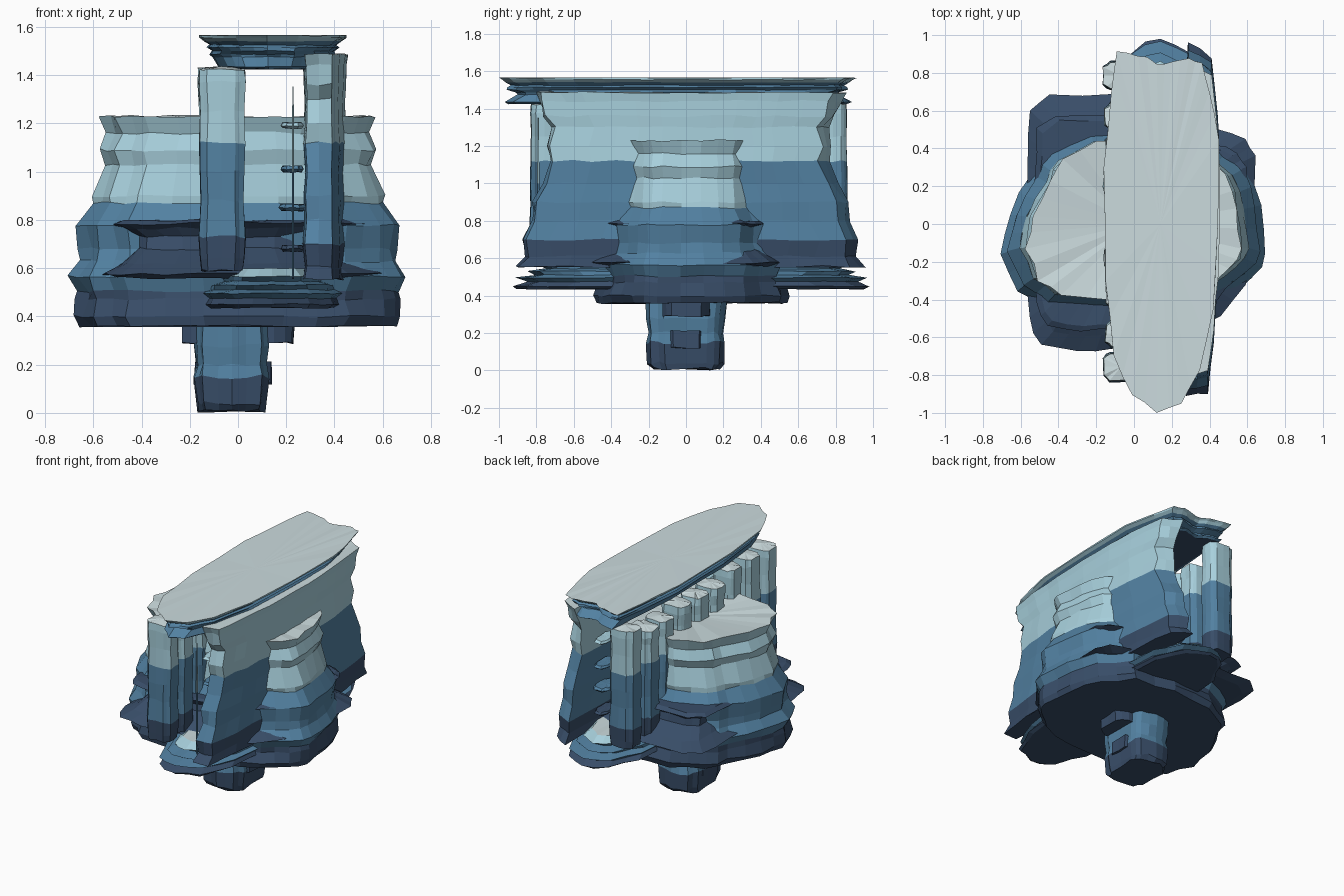
import bpy, bmesh, math, random
from mathutils import Vector

random.seed(7)


def material(name, rgb):
    m = bpy.data.materials.new(name)
    m.diffuse_color = (*rgb, 1)
    return m


MATS = [material("deep_blue", (0.04, 0.075, 0.14)), material("mid_blue", (0.085, 0.22, 0.36)),
        material("light_blue", (0.39, 0.63, 0.72)), material("pale_top", (0.60, 0.71, 0.73))]


def strata(name, outline, layers, origin=(0, 0), split=(0.7, 1.13), jitter=0.02,
           zjit=0.006, pale=True, dip=0.0):
    """Stack scaled copies of an outline; layers are (z, scale x, scale y)."""
    pts = []
    for i, a in enumerate(outline):
        b = outline[(i + 1) % len(outline)]
        pts += [Vector(a), Vector(a).lerp(Vector(b), 0.5)]
    o = Vector(origin)
    n = len(pts)
    bm = bmesh.new()
    rings = []
    column = [random.uniform(-jitter, jitter) for _ in pts]
    for z, sx, sy in layers:
        ring = []
        for k, p in enumerate(pts):
            f = 1 + column[k] * 0.6 + random.uniform(-jitter, jitter) * 0.5
            d = (p - o) * f
            ring.append(bm.verts.new((o.x + d.x * sx, o.y + d.y * sy,
                                      z + random.uniform(-zjit, zjit))))
        rings.append(ring)
    for r0, r1, l0, l1 in zip(rings, rings[1:], layers, layers[1:]):
        zm = (l0[0] + l1[0]) / 2
        idx = sum(zm > s for s in split)
        for k in range(n):
            j = (k + 1) % n
            bm.faces.new((r0[k], r0[j], r1[j], r1[k])).material_index = idx
    bm.faces.new(list(reversed(rings[0])))
    top = bm.verts.new((o.x, o.y, layers[-1][0] - dip))
    for k in range(n):
        f = bm.faces.new((rings[-1][k], rings[-1][(k + 1) % n], top))
        f.material_index = 3 if pale else idx
    bmesh.ops.recalc_face_normals(bm, faces=bm.faces)
    me = bpy.data.meshes.new(name)
    bm.to_mesh(me)
    bm.free()
    for m in MATS:
        me.materials.append(m)
    ob = bpy.data.objects.new(name, me)
    bpy.context.collection.objects.link(ob)
    return ob


def oval(cx, cy, rx, ry, n=8, power=0.7):
    out = []
    for i in range(n):
        a = 2 * math.pi * (i + 0.5) / n
        c, s = math.cos(a), math.sin(a)
        out.append((cx + rx * math.copysign(abs(c) ** power, c),
                    cy + ry * math.copysign(abs(s) ** power, s)))
    return out


# Central rock mass with waisted bands
rock = [(-.71, -.16), (-.62, -.36), (-.48, -.46), (-.15, -.50), (.2, -.48), (.48, -.41),
        (.63, -.29), (.71, -.16), (.67, .1), (.60, .32), (.42, .5), (.1, .55),
        (-.25, .54), (-.47, .42), (-.55, .28), (-.66, .05)]
strata("central_rock", rock,
       [(z, s, s * k) for z, s, k in
        [(.36, .93, 1.05), (.40, .97, 1.03), (.47, .95, 1), (.505, .95, 1), (.565, 1, 1),
         (.63, .94, .97), (.68, .93, .95), (.78, .95, .95), (.87, .86, .93), (.90, .86, .94),
         (1.03, .79, .98), (1.09, .82, .98), (1.16, .77, 1.0), (1.23, .81, 1.02)]],
       split=(.5, .87), jitter=.03, dip=.04)

# Hanging stub and collar under the rock
strata("bottom_stub", oval(-.025, 0, .15, .20, 10, .5),
       [(.01, .93, .9), (.04, .97, 1), (.15, 1.05, 1.03), (.2, .98, 1), (.28, 1.03, 1.05), (.40, 1, 1.08)],
       (-.025, 0), split=(.15, 9), jitter=.06, pale=False, zjit=.01)
strata("stub_collar", oval(0, 0, .24, .13, 8, .5), [(.29, 1, 1), (.40, 1, 1)],
       split=(.5, 9), jitter=.05, pale=False)
strata("stub_ridge", oval(-.02, 0, .165, .11, 8, .5), [(.12, 1, 1), (.21, .96, 1)],
       (-.02, 0), split=(.5, 9), jitter=.05, pale=False)

# Dark ledge spreading around the rock
ledge = [(-.57, -.2), (-.56, -.5), (-.50, -.65), (-.3, -.67), (-.1, -.66), (.2, -.6), (.46, -.49),
         (.59, -.32), (.63, 0), (.64, .36), (.59, .45), (.44, .51), (.2, .64), (-.1, .68),
         (-.45, .69), (-.55, .6), (-.56, .3)]
strata("ledge", ledge, [(.56, .9, .9), (.575, 1, 1), (.62, .86, .88), (.68, .76, .74), (.73, .76, .72),
                        (.765, .85, .76), (.785, .93, .84), (.80, .88, .8)],
       split=(5, 9), jitter=.02, pale=False)

# Long stepped floor below the passage
floor = oval(.14, .03, .31, .97, 14, .8)
strata("floor_slab", floor,
       [(.435, .92, .97), (.45, 1.0, 1), (.475, .95, .92), (.495, 1.03, .98), (.51, .93, .88),
        (.53, .92, .92), (.545, .76, .83), (.565, .76, .86), (.60, .6, .8)],
       (.14, .03), split=(.48, .58), jitter=.03, zjit=.003)

# Right wall, pinched in the middle height and flaring to both ends
wall = [(.28, -.87), (.39, -.85), (.42, -.6), (.44, -.3), (.45, 0), (.45, .3), (.44, .55),
        (.41, .86), (.29, .90), (.27, .5), (.27, .1), (.27, -.4)]
strata("right_wall", wall,
       [(.555, 1.05, 1.05), (.61, .95, 1.0), (.70, 1.06, 1.02), (.80, .97, .95), (.90, 1, .95),
        (1.0, .92, .89), (1.12, 1.02, .84), (1.2, .94, .86), (1.3, .92, .83), (1.36, .97, .88),
        (1.44, .98, .9), (1.485, 1.05, .93)],
       (.36, .01), jitter=.03)

# Row of left columns
COUNT = 9
for i in range(COUNT):
    y = -.765 + 1.54 * i / (COUNT - 1) + random.uniform(-.015, .015)
    end = i in (0, COUNT - 1)
    h = 1.425 if end else random.uniform(1.34, 1.43)
    w = .10 if end else random.uniform(.085, .098)
    strata("left_column", oval(-.068, y, w, .08, 8, .55),
           [(.59, .9, .95), (.64, .95, 1), (.73, 1, 1.05), (.88, .93, .97), (1.0, .98, 1), (1.12, 1, .95),
            (1.25, .93, .93), (h - .05, 1, .97), (h, .97, .9)],
           (-.068, y), jitter=.07, split=(.72, 1.1), dip=-.012)

# Thin shelves in the passage, growing out of the wall
for y in (-.58, .58):
    for z, r in ((.68, .05), (.85, .06), (1.01, .05), (1.19, .05)):
        strata("passage_shelf", oval(.225, y, r, .11, 8),
               [(z - .012, .8, .8), (z, 1, 1), (z + .014, .85, .85)],
               (.225, y), jitter=.06, zjit=.003, pale=False)

# Slender pole at the front of the passage
strata("pole", oval(.228, -.79, .005, .006, 6), [(.56, 1, 1), (1.0, 1, 1), (1.35, .6, .6)],
       (.228, -.79), jitter=.03, pale=False)

# Roof slab overhanging the passage
roof = [(-.01, -.91), (.12, -1.0), (.25, -.95), (.35, -.78), (.42, -.45), (.445, 0), (.45, .45),
        (.40, .70), (.36, .85), (.29, .87), (.20, .86), (.12, .85), (.02, .90), (-.09, .91),
        (-.12, .70), (-.16, .3), (-.15, -.3), (-.11, -.7)]
strata("roof_slab", roof,
       [(1.425, .66, .95), (1.435, .74, .97), (1.475, .82, .90), (1.487, .86, .9), (1.50, .83, .95),
        (1.515, .90, .95), (1.525, .86, .93), (1.54, .93, .96), (1.555, 1, .98), (1.565, 1, 1)],
       (.14, 0), split=(1.43, 1.535), jitter=.012, zjit=.002)
